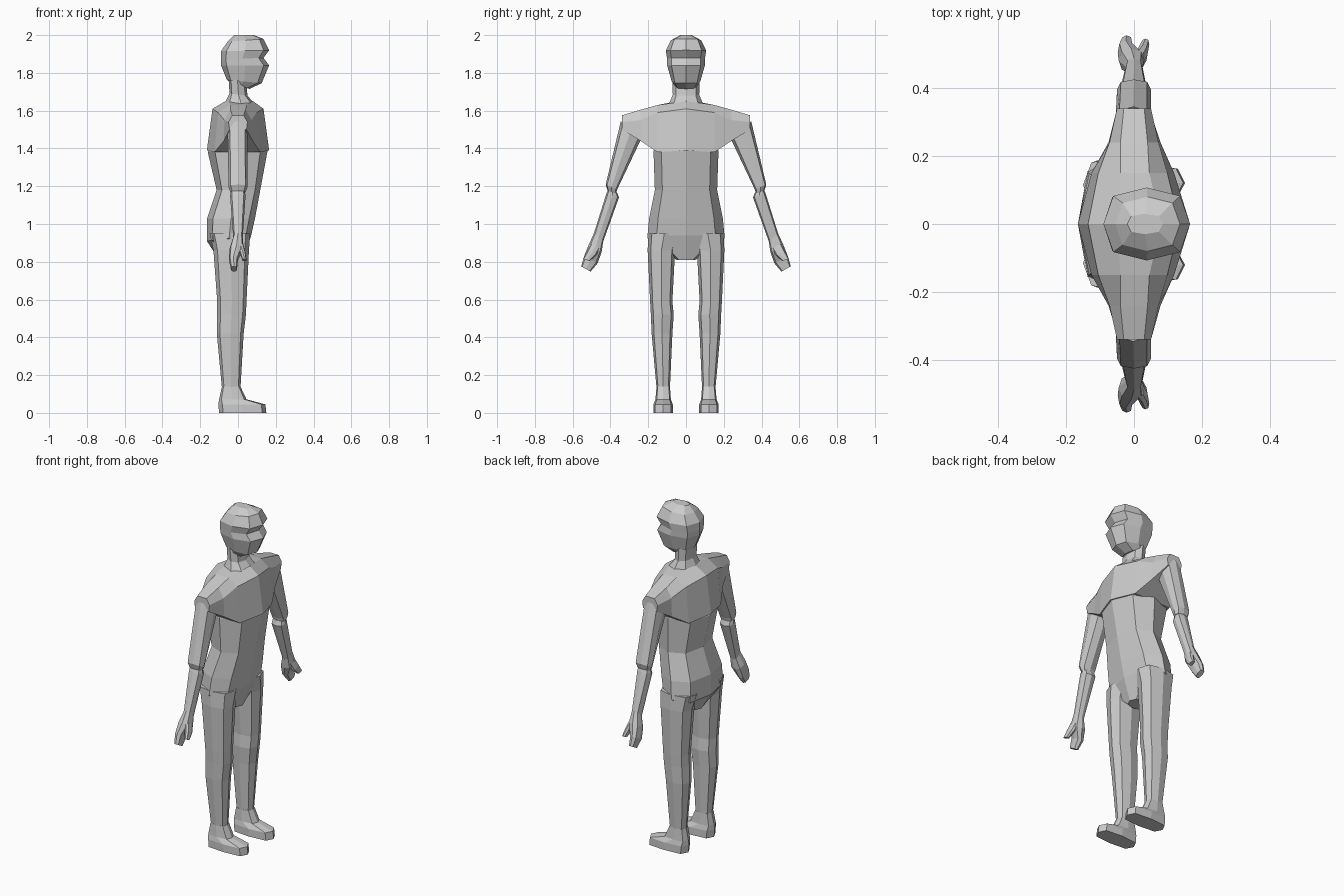
import bpy, bmesh, math


def bridge(name, rings):
    """Skin a list of equal-length point rings, capping both ends."""
    bm = bmesh.new()
    vs = [[bm.verts.new(p) for p in r] for r in rings]
    n = len(vs[0])
    for a, b in zip(vs, vs[1:]):
        for i in range(n):
            j = (i + 1) % n
            bm.faces.new((a[i], a[j], b[j], b[i]))
    bm.faces.new(vs[0])
    bm.faces.new(vs[-1])
    bmesh.ops.recalc_face_normals(bm, faces=bm.faces)
    me = bpy.data.meshes.new(name)
    bm.to_mesh(me)
    bm.free()
    ob = bpy.data.objects.new(name, me)
    bpy.context.collection.objects.link(ob)
    return ob


def ring(x0, x1, y0, y1, z, tx=0, ty=0, p=0.85, side=1):
    """Eight-sided ring; tx / ty tilt it, p squares it off."""
    pts = []
    for k in range(8):
        c, s = math.cos(k * math.pi / 4), math.sin(k * math.pi / 4)
        c = math.copysign(abs(c) ** p, c) if abs(c) > 1e-6 else 0
        s = math.copysign(abs(s) ** p, s) if abs(s) > 1e-6 else 0
        pts.append(((x0 + x1) / 2 + c * (x1 - x0) / 2,
                    side * ((y0 + y1) / 2 + s * (y1 - y0) / 2),
                    z + tx * c + ty * s))
    return pts


def body(name, rows, p):
    """Centred part: rows of x back, x front, half width, z back, z front."""
    bridge(name, [ring(a, b, -w, w, (zb + zf) / 2, (zf - zb) / 2, p=p)
                  for a, b, w, zb, zf in rows])


# head and neck
body("head", [(-.045, .06, .06, 1.75, 1.715), (-.06, .125, .076, 1.765, 1.745),
              (-.09, .165, .1, 1.84, 1.84), (-.09, .135, .1, 1.87, 1.88),
              (-.09, .165, .107, 1.915, 1.92), (-.055, .135, .08, 1.965, 1.98),
              (-.02, .085, .03, 2, 2)], .75)
body("neck", [(-.07, .11, .095, 1.64, 1.61), (-.045, .05, .07, 1.69, 1.68),
              (-.05, .045, .072, 1.78, 1.74)], .85)

# belly and hips
body("torso", [(-.10, .03, .05, .81, .81), (-.165, .07, .205, .91, .94),
               (-.163, .09, .195, 1.03, 1.03), (-.113, .118, .165, 1.18, 1.18),
               (-.16, .157, .172, 1.38, 1.39), (-.12, .12, .14, 1.5, 1.5)], .8)

# chest and shoulders, spanning from side to side
half = [(0, [(-.165, 1.39), (-.135, 1.61), (-.05, 1.66), (.08, 1.65), (.135, 1.61), (.165, 1.39)]),
        (.15, [(-.125, 1.38), (-.105, 1.59), (-.04, 1.63), (.045, 1.63), (.098, 1.59), (.118, 1.38)]),
        (.24, [(-.075, 1.44), (-.072, 1.55), (-.04, 1.605), (.04, 1.605), (.072, 1.55), (.078, 1.44)]),
        (.34, [(-.045, 1.5), (-.05, 1.54), (-.03, 1.575), (.03, 1.575), (.05, 1.54), (.045, 1.5)])]
span = [(-y, s) for y, s in half[:0:-1]] + half
bridge("chest", [[(x, y, z) for x, z in s] for y, s in span])

# limbs: x0, x1, inner y, outer y, z, tilt x, tilt y
limbs = {
    "upper_arm": [(-.055, .05, .24, .345, 1.495, 0, .05), (-.05, .05, .365, .425, 1.195, 0, .014),
                  (-.04, .04, .37, .415, 1.168, 0, .008)],
    "forearm": [(-.038, .036, .365, .412, 1.175, 0, .008), (-.042, .04, .355, .422, 1.15, 0, .01),
                (-.025, .025, .438, .487, .93, 0, .022)],
    "hand": [(-.025, .025, .438, .487, .93, 0, .022), (-.045, .03, .447, .515, .87, 0, .02),
             (-.048, 0, .468, .54, .81, 0, .018), (-.038, -.005, .505, .555, .762, 0, .014)],
    "thumb": [(-.01, .03, .455, .505, .885, 0, .012), (.01, .04, .475, .525, .845, 0, .01),
              (.022, .045, .51, .545, .81, 0, .006)],
    "leg": [(-.15, .065, .03, .2, .95), (-.13, .058, .058, .203, .86),
            (-.11, .045, .072, .19, .59), (-.11, .042, .065, .186, .52),
            (-.112, .03, .072, .182, .42), (-.085, .013, .085, .156, .13)],
    "foot": [(-.085, .013, .085, .156, .14), (-.1, .045, .08, .162, .072),
             (-.104, .145, .07, .172, .045), (-.1, .15, .07, .172, 0)],
}
for part, rows in limbs.items():
    for side, tag in ((1, "left"), (-1, "right")):
        bridge(f"{tag}_{part}", [ring(*r, p=.55 if part == "foot" else .75, side=side)
                                 for r in rows])
